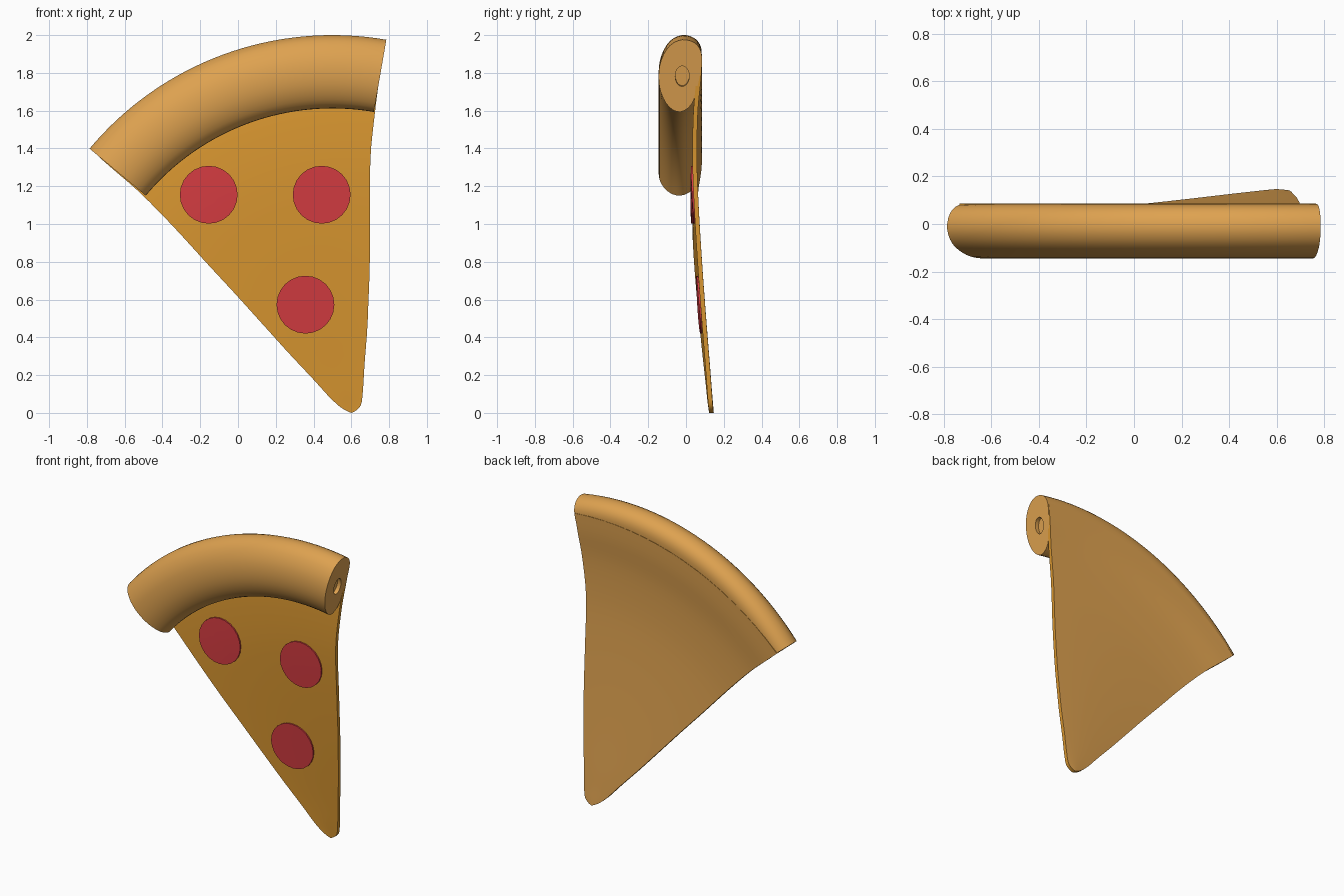
import bpy, bmesh, math
from mathutils import Vector

if "Cube" in bpy.data.objects:
    bpy.data.objects.remove(bpy.data.objects["Cube"], do_unlink=True)


def material(name, rgb):
    m = bpy.data.materials.new(name)
    m.use_nodes = True
    m.diffuse_color = (*rgb, 1)
    bsdf = m.node_tree.nodes["Principled BSDF"]
    bsdf.inputs["Base Color"].default_value = (*rgb, 1)
    bsdf.inputs["Roughness"].default_value = 0.7
    return m


DOUGH = material("baked dough", (0.73, 0.36, 0.08))
CHEESE = material("golden cheese", (0.70, 0.31, 0.03))
SALAMI = material("red salami", (0.66, 0.045, 0.053))


def smooth_path(points, steps, closed=False):
    """Catmull-Rom curve through tuples of any size."""
    n = len(points)
    pick = (lambda i: points[i % n]) if closed else (lambda i: points[max(0, min(n - 1, i))])
    out = []
    for i in range(n if closed else n - 1):
        quad = [pick(i + k) for k in (-1, 0, 1, 2)]
        for s in range(steps):
            t = s / steps
            out.append([b + t / 2 * (c - a + t * (2 * a - 5 * b + 4 * c - d + t * (3 * (b - c) + d - a)))
                        for a, b, c, d in zip(*quad)])
    return out if closed else out + [list(points[-1])]


def skin(name, rings, mats, angle=40):
    """Bridge equal rings of points into a capped solid."""
    bm = bmesh.new()
    loops = [[bm.verts.new(p) for p in ring] for ring in rings]
    for a, b in zip(loops, loops[1:]):
        for i in range(len(a)):
            bm.faces.new((a[i - 1], a[i], b[i], b[i - 1]))
    bm.faces.new(loops[0])
    bm.faces.new(loops[-1])
    bmesh.ops.remove_doubles(bm, verts=bm.verts[:], dist=0.0002)
    bmesh.ops.recalc_face_normals(bm, faces=bm.faces[:])
    mesh = bpy.data.meshes.new(name)
    bm.to_mesh(mesh)
    bm.free()
    mesh.shade_smooth()
    mesh.set_sharp_from_angle(angle=math.radians(angle))
    for m in mats:
        mesh.materials.append(m)
    obj = bpy.data.objects.new(name, mesh)
    bpy.context.collection.objects.link(obj)
    return obj


# Crust: a rounded section swept along an arc, with a shallow dimple in each end
ARC_X, ARC_Z = 0.5, 0.324
section = smooth_path([(-0.03, 1.288), (0.03, 1.33), (0.06, 1.42), (0.08, 1.53), (0.08, 1.61),
                       (0.045, 1.66), (-0.02, 1.676), (-0.085, 1.645), (-0.13, 1.57),
                       (-0.145, 1.48), (-0.132, 1.39), (-0.09, 1.315)], 3, closed=True)
dimple = []
for y, r in section:
    a = math.atan2((r - 1.48) / 0.194, (y + 0.03) / 0.115)
    dimple.append((-0.02 + 0.037 * math.cos(a), 1.48 + 0.055 * math.sin(a)))


def swept(profile, degrees):
    a = math.radians(degrees)
    return [(ARC_X + r * math.cos(a), y, ARC_Z + r * math.sin(a)) for y, r in profile]


START, END = 80.2, 140.1
rings = [swept(dimple, START + 1), swept(dimple, START)]
rings += [swept(section, START + (END - START) * i / 32) for i in range(33)]
rings += [swept(dimple, END), swept(dimple, END - 1)]
skin("crust", rings, [DOUGH])

# Slice: rows of (distance from tip, left angle, right angle, back depth)
TIP_X, THICK = 0.6, 0.024
rows = smooth_path([(0, 160, 20, 0.147), (0.05, 154, 33, 0.143), (0.12, 146, 60, 0.137),
                    (0.25, 139, 74, 0.127), (0.5, 136, 80, 0.107), (0.8, 134.5, 83, 0.085),
                    (1.1, 134, 84.8, 0.067), (1.35, 133.7, 85.7, 0.058), (1.6, 133.8, 85.5, 0.063),
                    (1.78, 134.3, 85.2, 0.08), (1.9, 134.6, 85, 0.086)], 4)
COLS = 16
rings = []
for dist, left, right, back in rows:
    angles = [math.radians(left + (right - left) * i / COLS) for i in range(COLS + 1)]
    arc = [(TIP_X + dist * math.cos(a), max(0, dist * math.sin(a))) for a in angles]
    rings.append([(x, back - THICK, z) for x, z in arc] + [(x, back, z) for x, z in reversed(arc)])
pizza = skin("slice", rings, [CHEESE, DOUGH])
for face in pizza.data.polygons:
    face.material_index = int(face.normal.y > 0.5)


def front_depth(x, z):
    """Depth of the cheese surface at a point."""
    d = math.hypot(x - TIP_X, z)
    for a, b in zip(rows, rows[1:]):
        if d <= b[0]:
            return a[3] + (b[3] - a[3]) * (d - a[0]) / (b[0] - a[0]) - THICK
    return rows[-1][3] - THICK


# Toppings: thin discs that follow the bend of the slice
for i, (cx, cz) in enumerate([(-0.155, 1.155), (0.443, 1.155), (0.357, 0.573)]):
    rings = []
    for radius, lift in ((0.153, -0.005), (0.153, 0.009), (0.1, 0.009), (0.05, 0.009), (0, 0.009)):
        ring = []
        for k in range(24):
            a = math.tau * k / 24
            x, z = cx + radius * math.cos(a), cz + radius * math.sin(a)
            ring.append((x, front_depth(x, z) - lift, z))
        rings.append(ring)
    skin(f"salami_{i + 1}", rings, [SALAMI])
